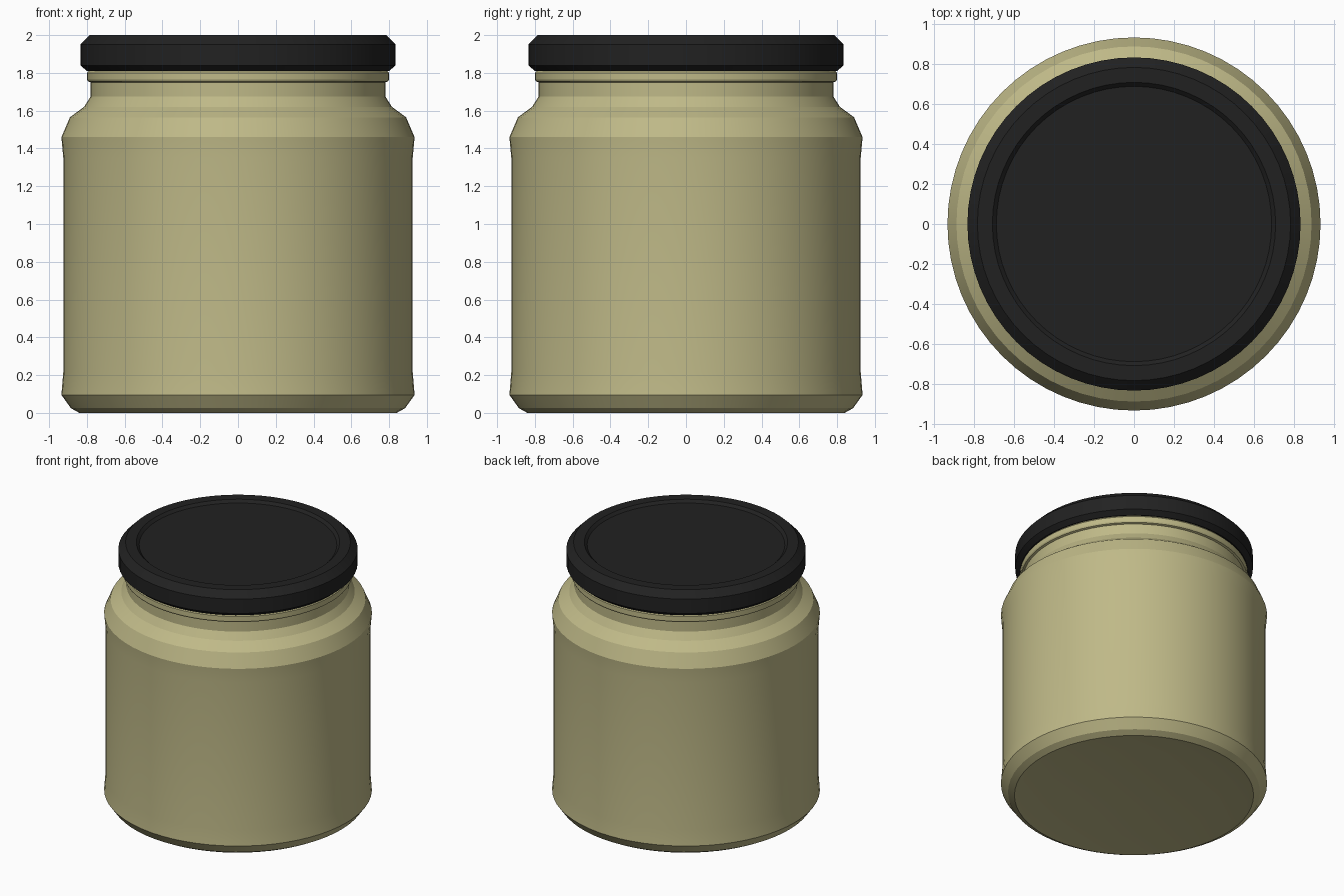
import bpy, bmesh, math

if "Cube" in bpy.data.objects:
    bpy.data.objects.remove(bpy.data.objects["Cube"])

SEGMENTS = 64


def material(name, rgb):
    m = bpy.data.materials.new(name)
    m.diffuse_color = (*rgb, 1)
    m.use_nodes = True
    m.node_tree.nodes["Principled BSDF"].inputs["Base Color"].default_value = m.diffuse_color
    return m


def lathe(name, profile, mat):
    """Spin an (r, z) profile around the z axis; r = 0 ends close the shape."""
    bm = bmesh.new()
    verts = [bm.verts.new((r, 0, z)) for r, z in profile]
    edges = [bm.edges.new(pair) for pair in zip(verts, verts[1:])]
    bmesh.ops.spin(bm, geom=verts + edges, cent=(0, 0, 0), axis=(0, 0, 1),
                   angle=math.tau, steps=SEGMENTS, use_duplicate=False)
    bmesh.ops.remove_doubles(bm, verts=bm.verts, dist=0.0005)
    bmesh.ops.recalc_face_normals(bm, faces=bm.faces)
    mesh = bpy.data.meshes.new(name)
    bm.to_mesh(mesh)
    bm.free()
    mesh.materials.append(mat)
    obj = bpy.data.objects.new(name, mesh)
    bpy.context.collection.objects.link(obj)
    bpy.ops.object.select_all(action='DESELECT')
    obj.select_set(True)
    bpy.context.view_layer.objects.active = obj
    bpy.ops.object.shade_smooth_by_angle(angle=math.radians(12))
    return obj


cream = material("olive cream", (0.52, 0.485, 0.245))
black = material("matte black", (0.0156, 0.0156, 0.0156))

# Jar: shallow dished base, straight wall with raised lips, shoulder, neck, rim bead
lathe("jar_body", [
    (0, 0.04), (0.30, 0.035), (0.60, 0.02), (0.80, 0.005), (0.84, 0.0),
    (0.885, 0.025), (0.935, 0.095), (0.925, 0.215), (0.925, 1.35),
    (0.935, 1.46), (0.89, 1.565), (0.815, 1.62), (0.78, 1.675),
    (0.78, 1.75), (0.795, 1.755), (0.80, 1.765), (0.80, 1.80),
    (0.79, 1.81), (0.77, 1.83), (0.77, 1.94), (0, 1.94)], cream)

# Lid: flared skirt with chamfers and a recessed top panel
lathe("lid", [
    (0, 1.95), (0.775, 1.95), (0.775, 1.82), (0.80, 1.81), (0.835, 1.84),
    (0.835, 1.95), (0.785, 2.0), (0.71, 2.0), (0.69, 1.98), (0, 1.98)], black)
